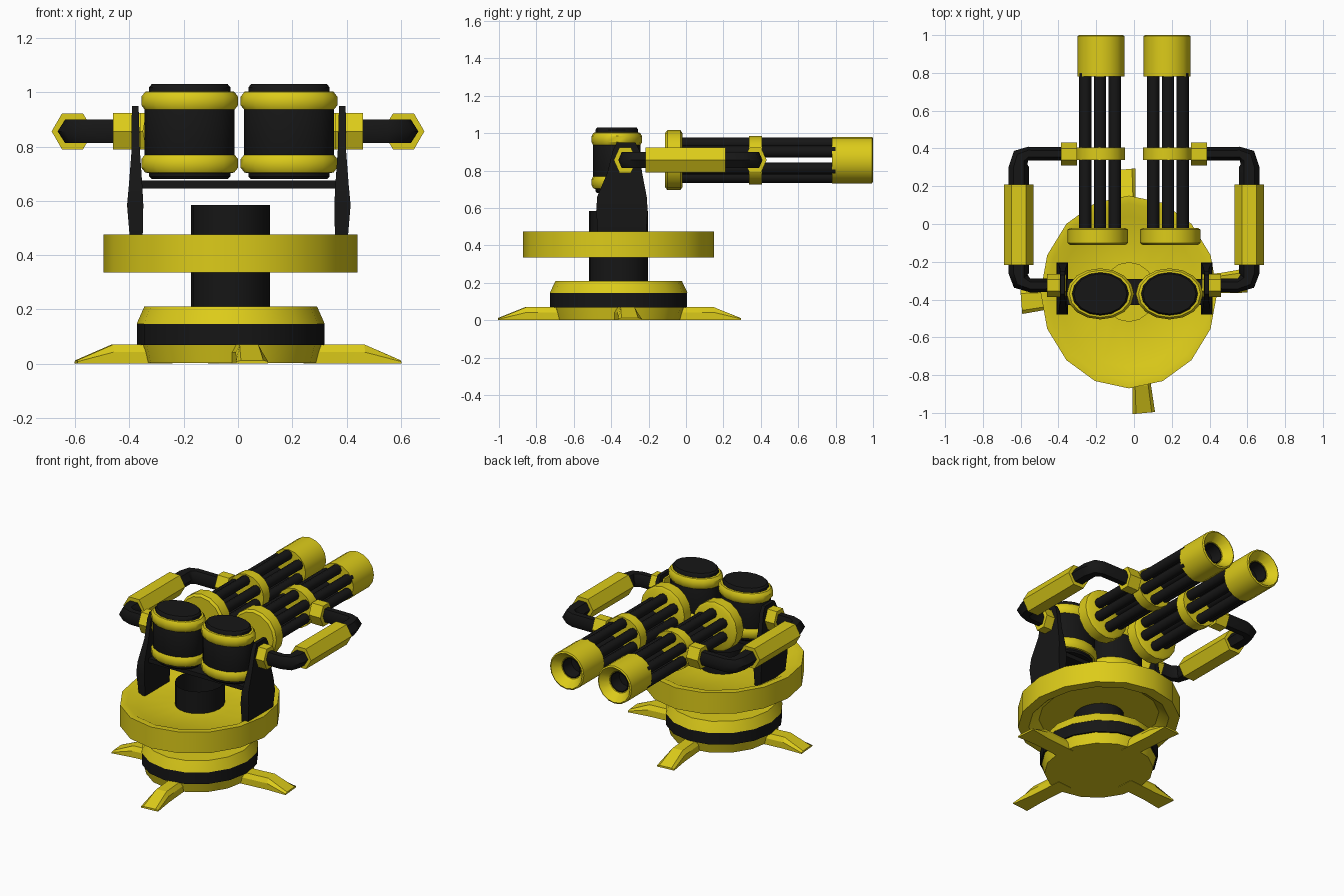
import bpy, bmesh, math
from mathutils import Vector, Matrix

if "Cube" in bpy.data.objects:
    bpy.data.objects.remove(bpy.data.objects["Cube"])


def material(name, color):
    m = bpy.data.materials.new(name)
    m.diffuse_color = (*color, 1)
    m.use_nodes = True
    m.node_tree.nodes["Principled BSDF"].inputs["Base Color"].default_value = m.diffuse_color
    return m


YELLOW = material("yellow_paint", (0.72, 0.60, 0.01))
BLACK = material("black_metal", (0.008, 0.008, 0.008))
AXES = {'Z': Matrix.Identity(3),
        'Y': Matrix.Rotation(-math.pi / 2, 3, 'X'),
        'X': Matrix.Rotation(math.pi / 2, 3, 'Y')}


def finish(name, bm, mat, smooth=35):
    bmesh.ops.recalc_face_normals(bm, faces=bm.faces)
    me = bpy.data.meshes.new(name)
    bm.to_mesh(me)
    bm.free()
    me.materials.append(mat)
    ob = bpy.data.objects.new(name, me)
    bpy.context.collection.objects.link(ob)
    if smooth:
        bpy.context.view_layer.objects.active = ob
        ob.select_set(True)
        bpy.ops.object.shade_smooth_by_angle(angle=math.radians(smooth))
        ob.select_set(False)
    return ob


def skin(bm, rings, caps=True, closed=False):
    """Bridge a list of equal-length point rings."""
    vs = [[bm.verts.new(p) for p in r] for r in rings]
    pairs = list(zip(vs, vs[1:])) + ([(vs[-1], vs[0])] if closed else [])
    n = len(vs[0])
    for a, b in pairs:
        for i in range(n):
            j = (i + 1) % n
            bm.faces.new((a[i], a[j], b[j], b[i]))
    if caps and not closed:
        bm.faces.new(vs[0])
        bm.faces.new(vs[-1])


def lathe(name, profile, mat, center=(0, 0, 0), axis='Z', n=16, scale=(1, 1),
          phase=0.0, caps=True, closed=False, smooth=35):
    """Revolve (radius, height) points about an axis, optionally elliptical."""
    bm = bmesh.new()
    rings = []
    for r, h in profile:
        ring = []
        for i in range(n):
            a = phase + 2 * math.pi * i / n
            p = Vector((r * scale[0] * math.cos(a), r * scale[1] * math.sin(a), h))
            ring.append(AXES[axis] @ p + Vector(center))
        rings.append(ring)
    skin(bm, rings, caps, closed)
    return finish(name, bm, mat, smooth)


def tube(name, points, mat, n=6):
    """Sweep a polygon along (x, y, radius, tangent angle) stations, level in z."""
    bm = bmesh.new()
    rings = []
    for x, y, r, deg in points:
        t = math.radians(deg)
        side = Vector((-math.sin(t), math.cos(t), 0))
        rings.append([Vector((x, y, GUN_Z)) + side * r * math.cos(a)
                      + Vector((0, 0, 0.05 * math.sin(a)))
                      for a in (2 * math.pi * i / n for i in range(n))])
    skin(bm, rings)
    return finish(name, bm, mat, 50)


GUN_Z = 0.856
BASE = (-0.027, -0.36, 0)
OVAL = (0.98, 1.04)

# Base: stacked rings
lathe("base_bottom", [(0.325, 0.002), (0.342, 0.07)], YELLOW, BASE, scale=OVAL)
lathe("base_band", [(0.352, 0.068), (0.352, 0.146)], BLACK, BASE, scale=OVAL)
lathe("base_top", [(0.354, 0.145), (0.350, 0.155), (0.325, 0.21)], YELLOW, BASE, scale=OVAL)

# Feet: four sloped wedges with chamfered tops
for k in range(4):
    bm = bmesh.new()
    rings = []
    for r, top, w in ((0.25, 0.07, 0.05), (0.47, 0.07, 0.05), (0.605, 0.012, 0.06)):
        z1 = top * 0.6
        rings.append([(r, -w, 0), (r, w, 0), (r, w, z1), (r, w * 0.7, top),
                      (r, -w * 0.7, top), (r, -w, z1)])
    skin(bm, rings)
    bm.transform(Matrix.Translation((0, -0.356, 0)) @ Matrix.Diagonal((0.99, 1.07, 1, 1))
                 @ Matrix.Rotation(math.radians(5 + 90 * k), 4, 'Z'))
    finish("foot", bm, YELLOW, 20)

# Column: open tube through the turntable
lathe("column", [(0.150, 0.2), (0.150, 0.585)], BLACK, BASE, scale=(0.97, 1.05), n=20, caps=False)

# Turntable: shallow dish
lathe("turntable", [(0.148, 0.44), (0.38, 0.44), (0.445, 0.475), (0.485, 0.475),
                    (0.485, 0.335), (0.42, 0.335), (0.36, 0.38), (0.148, 0.38)],
      YELLOW, BASE, scale=(0.965, 1.052), closed=True)

# Cross beam under the drums
lathe("cross_beam", [(0.1, -0.37), (0.1, 0.37)], BLACK, (0.003, -0.36, 0.66), 'X', n=4,
      scale=(0.02, 0.1), phase=math.pi / 4, smooth=0).scale = (1, 1, 1)
bm = bmesh.new()
bmesh.ops.create_cube(bm, size=1, matrix=Matrix.Translation((0.003, -0.36, 0.66))
                      @ Matrix.Diagonal((0.74, 0.14, 0.028, 1)))
finish("cross_plate", bm, BLACK, 0)

for s in (-1, 1):
    # Side brackets
    bm = bmesh.new()
    rings = []
    for z, x0, x1, y0, y1 in ((0.44, 0.355, 0.40, -0.47, -0.215),
                              (0.585, 0.352, 0.412, -0.48, -0.205),
                              (0.66, 0.356, 0.405, -0.475, -0.21),
                              (0.79, 0.365, 0.395, -0.42, -0.235),
                              (0.91, 0.368, 0.395, -0.39, -0.25),
                              (0.95, 0.370, 0.393, -0.37, -0.27)):
        rings.append([(s * x + 0.003, y, z) for x, y in
                      ((x0, y0), (x1, y0), (x1, y1), (x0, y1))])
    skin(bm, rings)
    finish("side_bracket", bm, BLACK, 25)

    # Ammunition drum with two rings
    drum = dict(center=(0.005 + s * 0.183, -0.37, 0), scale=(1, 0.76))
    lathe("drum_body", [(0.14, 0.68), (0.15, 0.69), (0.15, 0.71), (0.166, 0.74), (0.166, 0.97),
                        (0.15, 1.0), (0.15, 1.018), (0.14, 1.03)], BLACK, **drum)
    for z in (0.738, 0.968):
        lathe("drum_ring", [(0.148, z - 0.036), (0.164, z - 0.034), (0.178, z - 0.016),
                            (0.178, z + 0.016), (0.164, z + 0.034), (0.148, z + 0.036)],
              YELLOW, **drum)

    # Rear collar, barrels, clamp and hollow muzzle
    lathe("rear_collar", [(0.145, -0.112), (0.16, -0.10), (0.16, -0.03), (0.145, -0.02)],
          YELLOW, (s * 0.192, 0, GUN_Z), 'Y')
    gx = s * 0.18
    for k in range(6):
        a = math.radians(30 + 60 * k)
        lathe("barrel", [(0.032, -0.03), (0.032, 0.80)], BLACK,
              (gx + 0.09 * math.cos(a), 0, GUN_Z + 0.09 * math.sin(a)), 'Y', n=8, smooth=50)
    lathe("barrel_clamp", [(0.129, 0.338), (0.129, 0.405)], YELLOW,
          (s * 0.177, 0, GUN_Z), 'Y')
    lathe("muzzle", [(0.124, 0.78), (0.124, 0.995), (0.115, 1.0), (0.07, 0.95), (0.066, 0.86)],
          YELLOW, (s * 0.175, 0, GUN_Z), 'Y')
    lathe("muzzle_bore", [(0.064, 0.85), (0.064, 0.86), (0.0655, 0.948), (0.06, 0.948), (0.055, 0.87)],
          BLACK, (s * 0.175, 0, GUN_Z), 'Y')

    # Feed pipe: bent ends and a hexagonal canister
    front = [(0.37, 0.372, 0.035, 0), (0.56, 0.372, 0.037, 0), (0.60, 0.352, 0.05, -45),
             (0.61, 0.30, 0.055, -90), (0.61, 0.19, 0.055, -90)]
    rear = [(0.43, -0.325, 0.035, 0), (0.55, -0.325, 0.037, 0), (0.60, -0.302, 0.05, 45),
            (0.61, -0.26, 0.055, 90), (0.61, -0.19, 0.055, 90)]
    for part, path in (("front_pipe", front), ("rear_pipe", rear)):
        tube(part, [(s * x, y, r, d if s > 0 else 180 - d) for x, y, r, d in path], BLACK)
    lathe("feed_canister", [(0.077, -0.217), (0.077, 0.21)], YELLOW,
          (s * 0.61, 0, GUN_Z), 'Y', n=6, smooth=0)

    # Hexagonal nuts at both pipe ends
    for part, x, y, half in (("front_nut", 0.345, 0.37, 0.042), ("rear_nut", 0.41, -0.325, 0.05)):
        lathe(part, [(0.068, -half), (0.068, half)], YELLOW, (s * x, y, GUN_Z), 'X',
              n=6, scale=(1.15, 0.9), phase=math.pi / 6, smooth=0)

# Remove the redundant thin beam, keeping the plate
bpy.data.objects.remove(bpy.data.objects["cross_beam"])
